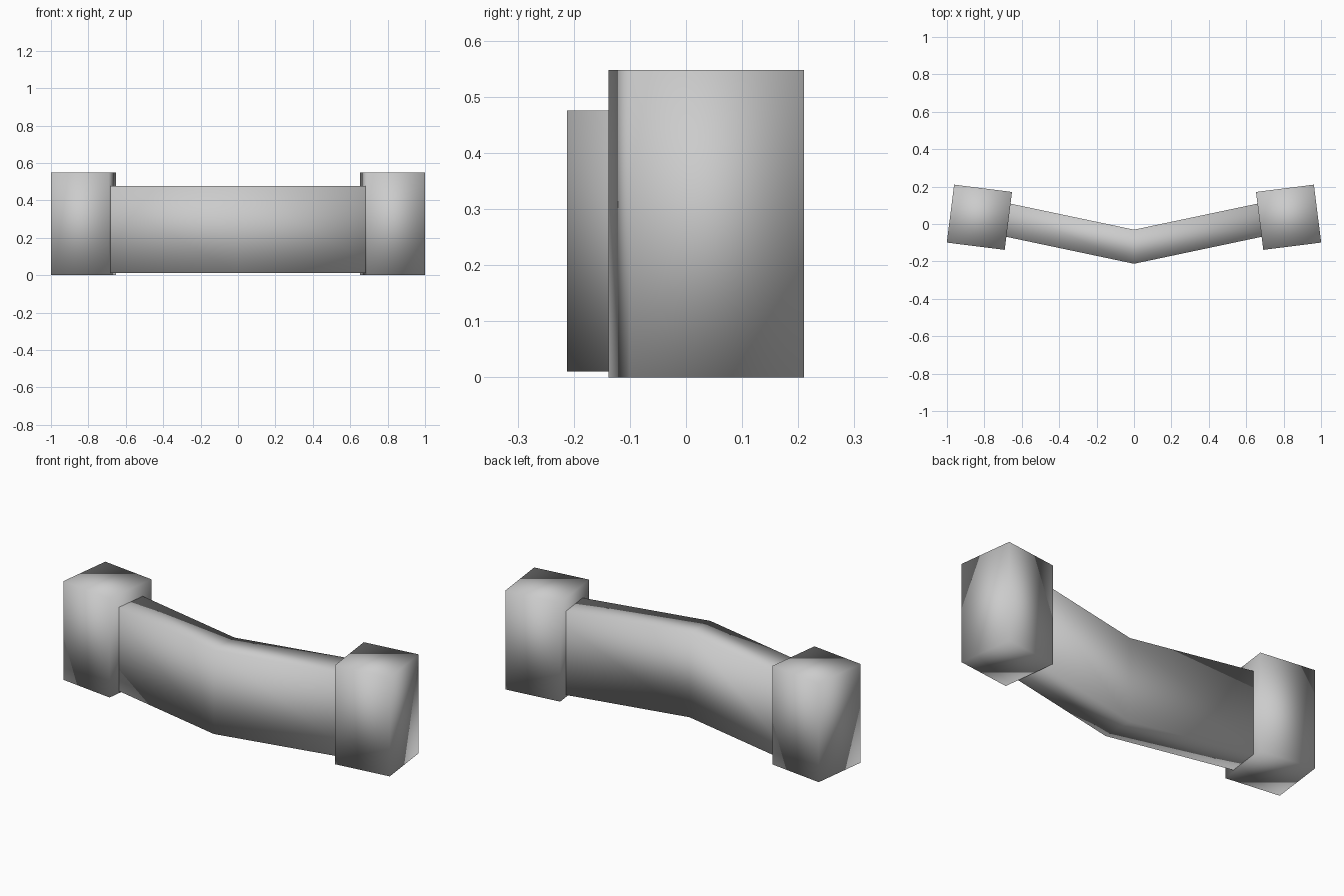
import bpy, bmesh, math
from mathutils import Matrix

cube = bpy.data.objects.get("Cube")
if cube:
    bpy.data.objects.remove(cube, do_unlink=True)

stone = bpy.data.materials.new("grey_stone")
stone.use_nodes = True
stone.diffuse_color = (0.6, 0.6, 0.6, 1)
stone.node_tree.nodes["Principled BSDF"].inputs["Base Color"].default_value = (0.6, 0.6, 0.6, 1)


def finish(name, bm):
    """Turn a bmesh into a soft-shaded grey object."""
    bmesh.ops.recalc_face_normals(bm, faces=bm.faces)
    for face in bm.faces:
        face.smooth = True
    mesh = bpy.data.meshes.new(name)
    bm.to_mesh(mesh)
    bm.free()
    mesh.materials.append(stone)
    bpy.context.collection.objects.link(bpy.data.objects.new(name, mesh))


# End pillars: square posts turned to follow the bend
WIDTH, HEIGHT, TURN = 0.312, 0.548, math.radians(7.2)
for name, side in (("left_pillar", 1), ("right_pillar", -1)):
    bm = bmesh.new()
    matrix = (Matrix.Translation((side * 0.8265, 0.036, HEIGHT / 2))
              @ Matrix.Rotation(side * TURN, 4, "Z")
              @ Matrix.Diagonal((WIDTH, WIDTH, HEIGHT, 1)))
    bmesh.ops.create_cube(bm, size=1, matrix=matrix)
    finish(name, bm)

# Bent wall: one rectangular cross-section swept through three stations
END, SLOPE, FRONT, THICK = 0.8, 0.211, -0.2125, 0.182
BOTTOM, TOP = 0.011, 0.476
bm = bmesh.new()
rings = []
for x in (-END, 0, END):
    y = FRONT + SLOPE * abs(x)
    rings.append([bm.verts.new((x, y + dy, z)) for dy, z in
                  ((0, BOTTOM), (THICK, BOTTOM), (THICK, TOP), (0, TOP))])
for a, b in zip(rings, rings[1:]):
    for i in range(4):
        j = (i + 1) % 4
        bm.faces.new((a[i], a[j], b[j], b[i]))
bm.faces.new(rings[0])
bm.faces.new(rings[-1])
finish("bent_wall", bm)
